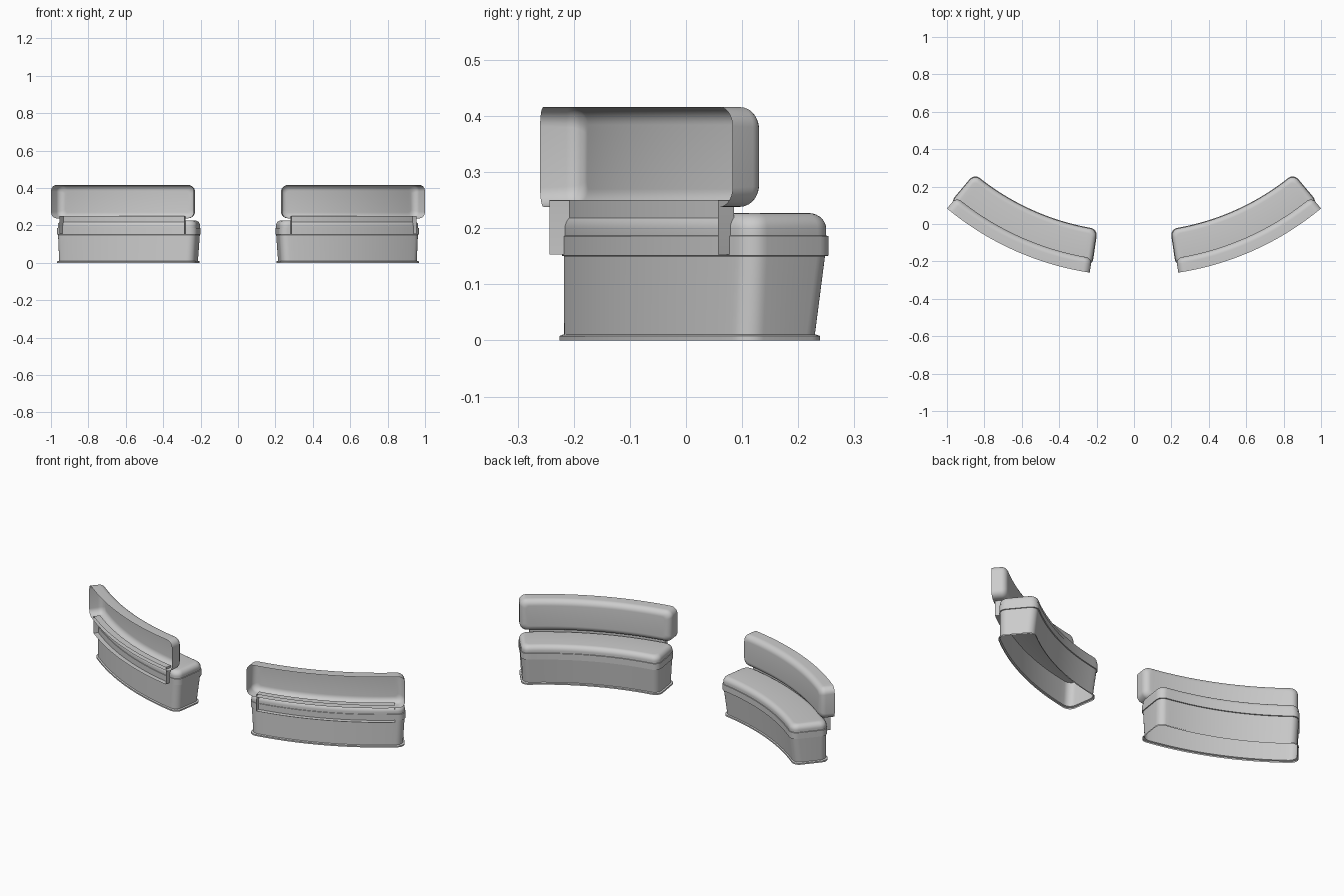
import bpy, bmesh
from math import sin, cos, pi, radians

if "Cube" in bpy.data.objects:
    bpy.data.objects.remove(bpy.data.objects["Cube"])

CY = 1.287            # centre of the seating circle on y
MID = radians(24.2)   # angle of the middle of one bench
RM = 1.43             # mean radius, turns arc length into angle


def bend(s, r, z):
    a = MID + s / RM
    return (r * sin(a), CY - r * cos(a), z)


def outline(h, lo, hi, c, seg=8, side=28):
    """Rounded rectangle, -h..h by lo..hi, mirrored about its middle row."""
    half = []
    for k in range(seg + 1):
        t = pi + k / seg * pi / 2
        half.append((-h + c + c * cos(t), c + c * sin(t)))
    for k in range(1, side):
        half.append((-(h - c) + 2 * (h - c) * k / side, 0.0))
    for k in range(seg + 1):
        t = 1.5 * pi + k / seg * pi / 2
        half.append((h - c + c * cos(t), c + c * sin(t)))
    return ([(s, lo + v) for s, v in half] +
            [(s, hi - v) for s, v in reversed(half)])


def shell(name, rings):
    """Loft rings of points, cap the last one with strips, mirror the bench."""
    bm = bmesh.new()
    vs = [[bm.verts.new(p) for p in ring] for ring in rings]
    n = len(vs[0])
    for a, b in zip(vs, vs[1:]):
        for i in range(n):
            j = (i + 1) % n
            bm.faces.new((a[i], a[j], b[j], b[i]))
    top = vs[-1]
    for i in range(n // 2 - 1):
        bm.faces.new((top[i], top[i + 1], top[n - 2 - i], top[n - 1 - i]))
    bmesh.ops.recalc_face_normals(bm, faces=bm.faces)
    me = bpy.data.meshes.new(name)
    bm.to_mesh(me)
    bm.free()
    ob = bpy.data.objects.new(name, me)
    bpy.context.collection.objects.link(ob)
    bpy.ops.object.select_all(action='DESELECT')
    ob.select_set(True)
    bpy.context.view_layer.objects.active = ob
    bpy.ops.object.shade_smooth_by_angle(angle=radians(35))
    ob.modifiers.new("other_bench", 'MIRROR').use_mirror_merge = False
    return ob


def flat_ring(z, ri, ro, inset, c=0.04, half=radians(15.8) * RM):
    return [bend(s, r, z) for s, r in outline(half - inset, ri, ro, c)]


def upright_ring(r, half, z0, z1, c):
    return [bend(s, r, z) for s, z in outline(half, z0, z1, c)]


# Base: kick flange and tapered body, open underneath
shell("base", [
    flat_ring(0.0, 1.344, 1.536, 0.004),
    flat_ring(0.008, 1.344, 1.536, 0.004),
    flat_ring(0.011, 1.350, 1.529, 0.012),
    flat_ring(0.150, 1.333, 1.528, 0.004),
    flat_ring(0.152, 1.340, 1.520, 0.010)])

# Seat: band with a rounded cushion on top
R = 0.028
seat = [flat_ring(0.150, 1.334, 1.526, 0.005),
        flat_ring(0.151, 1.328, 1.531, 0.0),
        flat_ring(0.186, 1.328, 1.531, 0.0),
        flat_ring(0.187, 1.331, 1.529, 0.003)]
for k in range(8):
    t = k / 7 * pi / 2
    d = 0.003 + R * (1 - cos(t))
    seat.append(flat_ring(0.199 + R * sin(t), 1.328 + d, 1.532 - d, d, 0.042 - d * 0.6))
shell("seat", seat)

# Support panel: shallow tray, open at the back
hp = radians(13.6) * RM
shell("back_support", [
    upright_ring(1.557, hp, 0.153, 0.250, 0.001),
    upright_ring(1.521, hp, 0.153, 0.250, 0.001)])

# Backrest: hollow cushion shell, open at the back, rounded front edge
hb = radians(15.5) * RM
R = 0.032
back = [upright_ring(1.565, hb, 0.238, 0.416, 0.034)]
for k in range(9):
    t = k / 8 * pi / 2
    d = R * (1 - cos(t))
    back.append(upright_ring(1.518 - R * sin(t), hb - d, 0.238 + d, 0.416 - d, 0.036 - d * 0.6))
shell("backrest", back)
